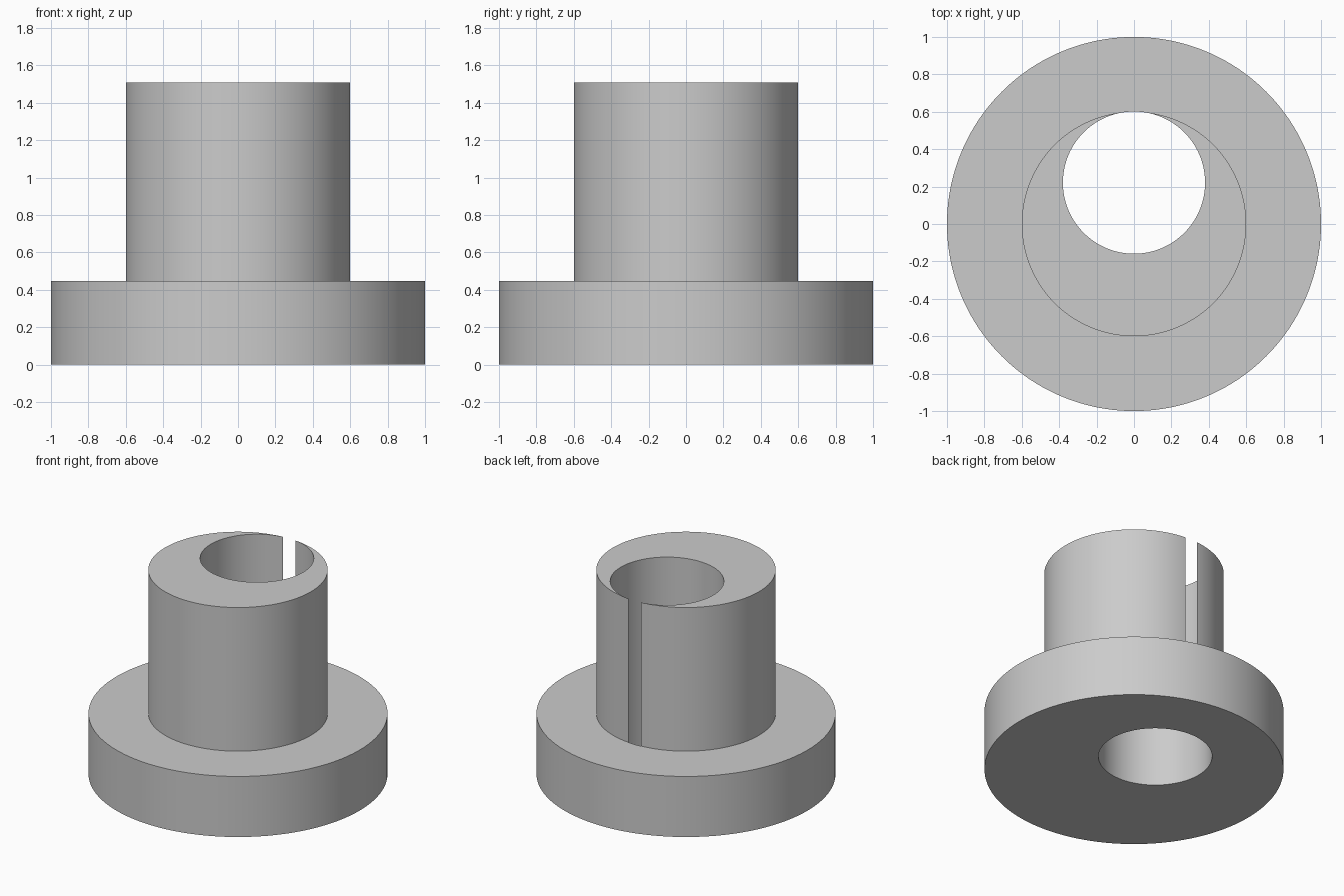
import bpy
import bmesh
import math
from mathutils import Matrix, Vector

SEGMENTS = 256

cube = bpy.data.objects.get("Cube")
if cube:
    bpy.data.objects.remove(cube, do_unlink=True)

# One plain grey
grey = bpy.data.materials.new("light_grey")
grey.use_nodes = True
colour = (0.6, 0.6, 0.6, 1.0)
grey.diffuse_color = colour
grey.node_tree.nodes["Principled BSDF"].inputs["Base Color"].default_value = colour


def add_object(name, bm):
    mesh = bpy.data.meshes.new(name)
    bmesh.ops.recalc_face_normals(bm, faces=bm.faces)
    bm.to_mesh(mesh)
    bm.free()
    mesh.materials.append(grey)
    obj = bpy.data.objects.new(name, mesh)
    bpy.context.collection.objects.link(obj)
    return obj


def lathe(name, profile):
    """Turn a half profile of (radius, height) into a closed solid."""
    bm = bmesh.new()
    rings = []
    for radius, z in profile:
        rings.append([bm.verts.new((radius * math.cos(a), radius * math.sin(a), z))
                      for a in (math.tau * i / SEGMENTS for i in range(SEGMENTS))])
    for low, high in zip(rings, rings[1:]):
        for i in range(SEGMENTS):
            j = (i + 1) % SEGMENTS
            bm.faces.new((low[i], low[j], high[j], high[i]))
    bm.faces.new(rings[0])
    bm.faces.new(rings[-1])
    return add_object(name, bm)


# Flange and stem as one turned body
body = lathe("flanged_bushing", [(1, 0), (1, 0.447), (0.6, 0.447), (0.6, 1.507)])

# Off-centre bore that just breaks through the back of the stem
bore = lathe("bore_cutter", [(0.38, -0.2), (0.38, 1.8)])
bore.location.y = 0.2212
bore.hide_render = True
bore.hide_viewport = True

cut = body.modifiers.new("bore", 'BOOLEAN')
cut.operation = 'DIFFERENCE'
cut.solver = 'EXACT'
cut.object = bore

# Apply the cut, then smooth the round walls and keep the rims sharp
bpy.context.view_layer.update()
bpy.ops.object.select_all(action='DESELECT')
body.select_set(True)
bpy.context.view_layer.objects.active = body
bpy.ops.object.modifier_apply(modifier=cut.name)
bpy.data.objects.remove(bore, do_unlink=True)
bpy.ops.object.shade_smooth_by_angle(angle=math.radians(30))
